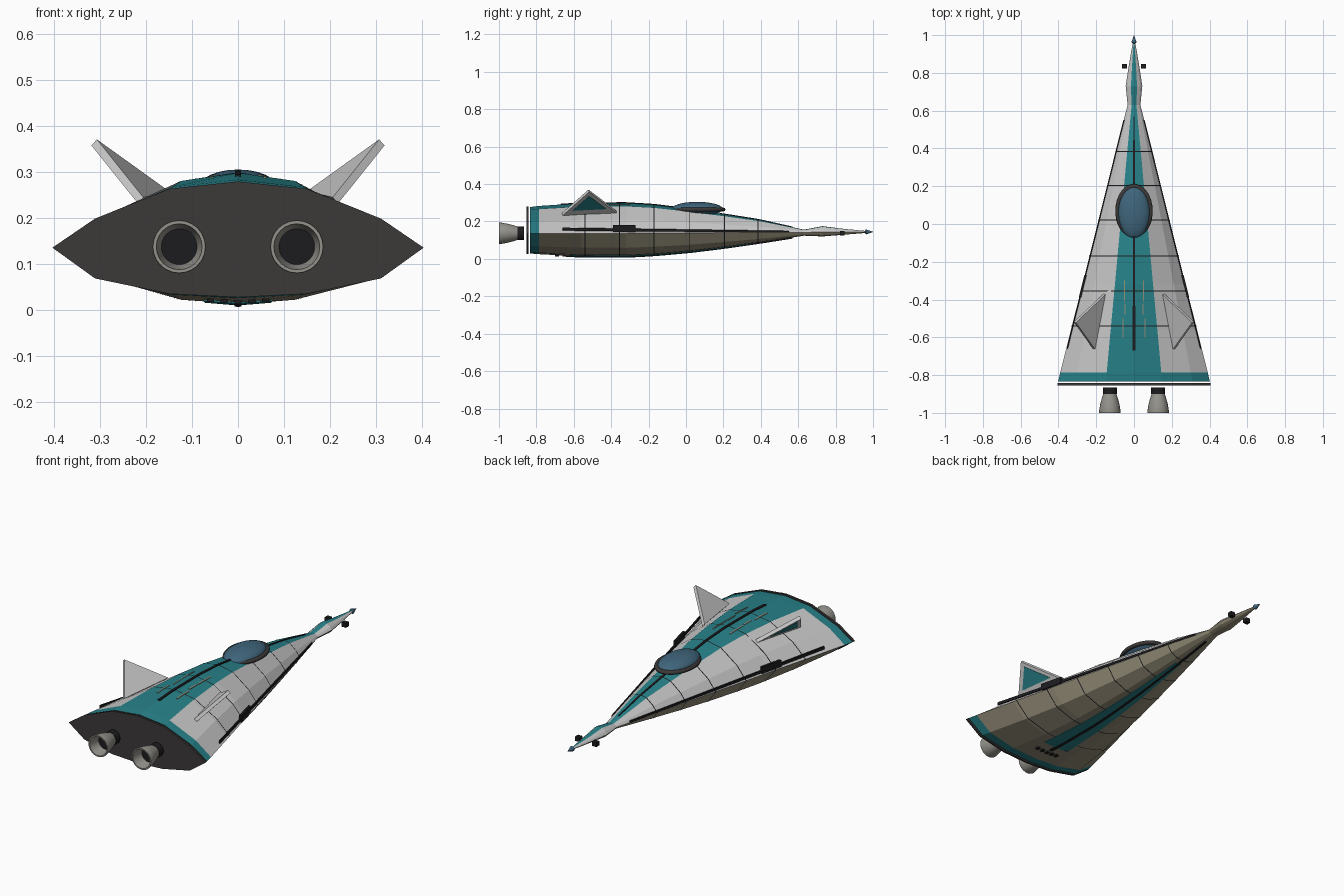
import bpy, bmesh, math
from mathutils import Vector

if "Cube" in bpy.data.objects:
    bpy.data.objects.remove(bpy.data.objects["Cube"])


def material(name, r, g, b):
    m = bpy.data.materials.new(name)
    m.diffuse_color = (r, g, b, 1)
    m.use_nodes = True
    m.node_tree.nodes["Principled BSDF"].inputs["Base Color"].default_value = m.diffuse_color
    return m


GREY = material("light_grey", 0.60, 0.61, 0.61)
TEAL = material("teal", 0.02, 0.22, 0.25)
TAN = material("tan", 0.30, 0.27, 0.19)
DARK = material("charcoal", 0.045, 0.04, 0.04)
BLACK = material("black", 0.012, 0.012, 0.014)
BLUE = material("canopy_blue", 0.05, 0.13, 0.20)
METAL = material("nozzle_metal", 0.30, 0.29, 0.26)

# Hull stations: y, half width, top z, edge z, bottom z
STATIONS = [(-0.835, 0.402, 0.277, 0.135, 0.029), (-0.785, 0.390, 0.283, 0.135, 0.025),
            (-0.56, 0.334, 0.298, 0.136, 0.013), (-0.32, 0.273, 0.299, 0.137, 0.012),
            (-0.17, 0.236, 0.290, 0.138, 0.020), (0.02, 0.188, 0.266, 0.139, 0.037),
            (0.20, 0.143, 0.240, 0.140, 0.059), (0.39, 0.095, 0.210, 0.141, 0.086),
            (0.63, 0.034, 0.156, 0.142, 0.124), (0.73, 0.044, 0.175, 0.143, 0.120),
            (0.83, 0.029, 0.162, 0.143, 0.128), (0.965, 0.006, 0.149, 0.144, 0.139)]
UPPER = [(0, 1), (0.37, 0.89), (0.77, 0.44), (1, 0)]
LOWER = [(0.77, 0.62), (0.37, 0.93), (0, 1)]


def station(y):
    for a, b in zip(STATIONS, STATIONS[1:]):
        if y <= b[0]:
            t = (y - a[0]) / (b[0] - a[0])
            return [p + (q - p) * t for p, q in zip(a, b)]
    return list(STATIONS[-1])


def section(y, s=0.0):
    """Twelve-sided hull section, grown by s; keeps the given y."""
    _, w, t, e, b = station(y)
    w, t, b = w + s, t + s, b - s
    half = [(f * w, e + h * (t - e)) for f, h in UPPER] + [(f * w, e + h * (b - e)) for f, h in LOWER]
    loop = half + [(-x, z) for x, z in half[-2:0:-1]]
    return [Vector((x, y, z)) for x, z in loop]


def top_z(x, y, bottom=False):
    _, w, t, e, b = station(y)
    pts = LOWER[::-1] + [(1, 0)] if bottom else UPPER
    lim = b if bottom else t
    f = abs(x) / w
    for (f0, h0), (f1, h1) in zip(pts, pts[1:]):
        if f <= f1:
            return e + (lim - e) * (h0 + (h1 - h0) * (f - f0) / (f1 - f0))
    return e


def finish(name, bm, mats):
    bmesh.ops.recalc_face_normals(bm, faces=bm.faces)
    me = bpy.data.meshes.new(name)
    bm.to_mesh(me)
    bm.free()
    for m in mats:
        me.materials.append(m)
    ob = bpy.data.objects.new(name, me)
    bpy.context.collection.objects.link(ob)
    return ob


def loft(name, rings, mats, pick=lambda i, j: 0, caps=None):
    bm = bmesh.new()
    vs = [[bm.verts.new(p) for p in r] for r in rings]
    n = len(rings[0])
    for i in range(len(vs) - 1):
        for j in range(n):
            k = (j + 1) % n
            bm.faces.new((vs[i][j], vs[i][k], vs[i + 1][k], vs[i + 1][j])).material_index = pick(i, j)
    if caps is not None:
        for r in (vs[0], vs[-1]):
            bm.faces.new(r).material_index = caps
    return finish(name, bm, mats)


def box(name, center, size, mat):
    x, y, z = (s / 2 for s in size)
    c = Vector(center)
    rings = [[c + Vector((a * x, s * y, b * z)) for a, b in ((-1, -1), (1, -1), (1, 1), (-1, 1))] for s in (-1, 1)]
    return loft(name, rings, [mat], caps=0)


def strip(name, x0, x1, width0, width1, y0, y1, mat, bottom=False, lift=0.003):
    """Tapered strip that follows the hull surface."""
    rings = []
    for i in range(17):
        t = i / 16
        y, x, w = y0 + (y1 - y0) * t, x0 + (x1 - x0) * t, (width0 + (width1 - width0) * t) / 2
        d = -lift if bottom else lift
        zs = [(x + k * w, top_z(x + k * w, y, bottom)) for k in (-1, 0, 1)]
        rings.append([Vector((a, y, z + d)) for a, z in zs] + [Vector((a, y, z - d)) for a, z in zs[::-1]])
    return loft(name, rings, [mat], caps=0)


# Hull with teal spine and rear band
def hull_paint(i, j):
    if i == 0 or j in (0, 11):
        return 1
    return 2 if j in (3, 4, 5, 6, 7, 8) else 0


loft("hull", [section(s[0]) for s in STATIONS], [GREY, TEAL, TAN, DARK], hull_paint, caps=3)

# Rear bulkhead, standing just off the hull
plate = section(-0.835, 0.002)
loft("rear_bulkhead", [[Vector((p.x, y, p.z)) for p in plate] for y in (-0.854, -0.843)], [DARK], caps=0)

# Panel seams around the hull
for n, y in enumerate((-0.54, -0.355, -0.17, 0.02, 0.205, 0.385)):
    loft(f"panel_seam_{n}", [section(y - 0.0025, 0.0015), section(y + 0.0025, 0.0015)], [BLACK])

# Spine, keel and belly strips
strip("spine_strip", 0, 0, 0.014, 0.012, -0.67, -0.05, BLACK, lift=0.004)
strip("nose_spine_strip", 0, 0, 0.012, 0.006, 0.18, 0.57, BLACK)
strip("belly_panel", 0, 0, 0.15, 0.03, -0.62, 0.35, TEAL, True, 0.003)
strip("keel_strip", 0, 0, 0.016, 0.010, -0.66, 0.57, BLACK, True, 0.006)
for k in range(5):
    x = (k - 2) * 0.03
    box(f"belly_vent_{k}", (x, -0.69, top_z(x, -0.69, True) - 0.003), (0.016, 0.02, 0.008), BLACK)


def lathe(name, x, z, profile, mat, seg=24):
    rings = [[Vector((x + r * math.cos(a), y, z + r * math.sin(a)))
              for a in (2 * math.pi * i / seg for i in range(seg))] for r, y in profile]
    ob = loft(name, rings, [mat], caps=0)
    ob.data.shade_smooth()
    bpy.context.view_layer.objects.active = ob
    ob.select_set(True)
    bpy.ops.object.shade_smooth_by_angle(angle=math.radians(35))
    ob.select_set(False)
    return ob


for side, s in (("right", 1), ("left", -1)):
    # Engines
    ex = 0.128 * s
    lathe(f"{side}_engine_collar", ex, 0.137, [(0.037, -0.865), (0.037, -0.900)], BLACK)
    lathe(f"{side}_engine_nozzle", ex, 0.137,
          [(0.034, -0.897), (0.042, -0.92), (0.051, -0.955), (0.058, -0.995), (0.057, -1.0),
           (0.050, -1.0), (0.046, -0.975), (0.038, -0.935)], METAL)
    lathe(f"{side}_engine_throat", ex, 0.137, [(0.039, -0.94), (0.039, -0.932)], BLACK)

    # Canted fin with teal outer panel
    a, b, c = (Vector((x * s, y, z)) for x, y, z in
               ((0.157, -0.372, 0.252), (0.212, -0.662, 0.238), (0.313, -0.52, 0.364)))
    nrm = Vector((-0.66 * s, -0.16, 0.73))
    loft(f"{side}_fin", [[p - nrm * 0.009 for p in (a, b, c)], [p + nrm * 0.009 for p in (a, b, c)]],
         [GREY], caps=0)
    mid = (a + b + c) / 3
    inner = [mid + (p - mid) * 0.62 + (c - mid) * 0.12 for p in (a, b, c)]
    loft(f"{side}_fin_panel", [[p - nrm * d for p in inner] for d in (0.008, 0.011)], [TEAL], caps=0)

    # Side rail standing off the hull edge, with its pod
    rings = []
    for y, z, h in ((-0.66, 0.159, 0.008), (0.55, 0.145, 0.005)):
        x = station(y)[1] * 0.985
        rings.append([Vector((s * (x + dx), y, z + dz)) for dx, dz in
                      ((-0.003, -h), (0.003, -h), (0.003, h), (-0.003, h))])
    loft(f"{side}_side_rail", rings, [BLACK], caps=0)
    pod = []
    for y in (-0.39, -0.27):
        x = station(y)[1] * 0.985
        pod.append([Vector((s * (x + dx), y, 0.162 + dz)) for dx, dz in
                    ((-0.006, -0.018), (0.006, -0.018), (0.006, 0.018), (-0.006, 0.018))])
    loft(f"{side}_rail_pod", pod, [BLACK], caps=0)

    # Nose sensor pod and spine trim
    box(f"{side}_nose_sensor", (0.05 * s, 0.835, 0.137), (0.026, 0.024, 0.024), BLACK)
    for k, (y0, y1) in enumerate(((-0.60, -0.50), (-0.48, -0.42), (-0.41, -0.30))):
        x = (0.058, 0.048, 0.05)[k] * s
        strip(f"{side}_spine_trim_{k}", x, x, 0.007, 0.007, y0, y1, TAN, lift=0.0025)

# Canopy dome and frame
bpy.ops.mesh.primitive_uv_sphere_add(segments=24, ring_count=12, location=(0, 0.06, 0.267))
canopy = bpy.context.object
canopy.name = "canopy"
canopy.scale = (0.084, 0.137, 0.038)
canopy.data.materials.append(BLUE)
bpy.ops.object.shade_smooth()
bpy.ops.mesh.primitive_torus_add(major_segments=32, minor_segments=8, major_radius=0.088,
                                 minor_radius=0.011, location=(0, 0.07, 0.264))
frame = bpy.context.object
frame.name = "canopy_frame"
frame.scale = (1, 1.43, 1)
frame.data.materials.append(DARK)
bpy.ops.object.shade_smooth()
bpy.ops.object.select_all(action='DESELECT')

# Nose tip
lathe("nose_tip", 0, 0.144, [(0.004, 0.955), (0.014, 0.962), (0.0006, 1.0)], BLUE, 10)
